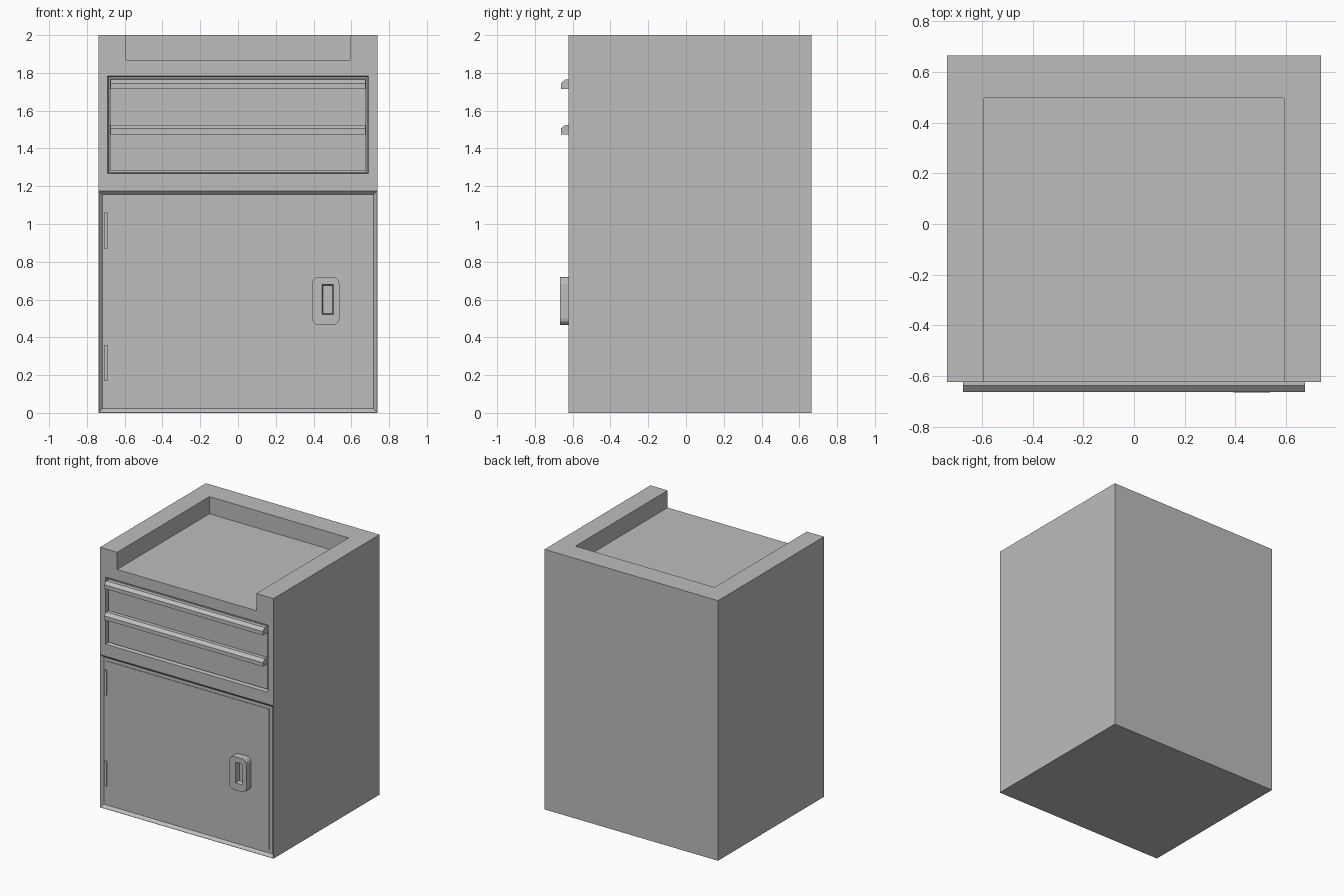
import bpy
import bmesh
from mathutils import Vector

default = bpy.data.objects.get("Cube")
if default:
    bpy.data.objects.remove(default, do_unlink=True)

grey = bpy.data.materials.new("mid grey metal")
grey.use_nodes = True
colour = (0.51, 0.51, 0.51, 1)
grey.diffuse_color = colour
grey.node_tree.nodes["Principled BSDF"].inputs["Base Color"].default_value = colour


def finish(name, bm):
    bmesh.ops.recalc_face_normals(bm, faces=bm.faces)
    mesh = bpy.data.meshes.new(name)
    bm.to_mesh(mesh)
    bm.free()
    obj = bpy.data.objects.new(name, mesh)
    mesh.materials.append(grey)
    bpy.context.collection.objects.link(obj)
    return obj


def block(name, x0, x1, z0, z1, y_front, y_back, slope=0.0):
    """Box whose front rectangle is given; the back is inset by slope."""
    bm = bmesh.new()
    rings = []
    for y, s in ((y_front, 0), (y_back, slope)):
        corners = ((x0 + s, z0 + s), (x1 - s, z0 + s), (x1 - s, z1 - s), (x0 + s, z1 - s))
        rings.append([bm.verts.new((x, y, z)) for x, z in corners])
    bm.faces.new(rings[0])
    bm.faces.new(rings[1])
    for i in range(4):
        j = (i + 1) % 4
        bm.faces.new((rings[0][i], rings[0][j], rings[1][j], rings[1][i]))
    return finish(name, bm)


def extrude_x(name, profile, x0, x1):
    bm = bmesh.new()
    face = bm.faces.new([bm.verts.new((x0, y, z)) for y, z in profile])
    geom = bmesh.ops.extrude_face_region(bm, geom=[face])["geom"]
    verts = [v for v in geom if isinstance(v, bmesh.types.BMVert)]
    bmesh.ops.translate(bm, verts=verts, vec=Vector((x1 - x0, 0, 0)))
    # Close the starting end, which the extrusion leaves open
    bmesh.ops.holes_fill(bm, edges=[e for e in bm.edges if e.is_boundary], sides=0)
    return finish(name, bm)


def cut(target, cutter):
    mod = target.modifiers.new("cut", "BOOLEAN")
    mod.operation = "DIFFERENCE"
    mod.solver = "EXACT"
    mod.object = cutter
    bpy.context.view_layer.objects.active = target
    bpy.ops.object.modifier_apply(modifier=mod.name)
    bpy.data.objects.remove(cutter, do_unlink=True)


FRONT, BACK = -0.623, 0.665

# Cabinet shell with open-fronted top tray, drawer bay and door recess
body = block("cabinet_body", -0.738, 0.738, 0, 2, FRONT, BACK)
cut(body, block("tray_cutter", -0.592, 0.592, 1.868, 2.2, FRONT - 0.1, 0.498))
cut(body, block("drawer_cutter", -0.694, 0.694, 1.263, 1.787, FRONT - 0.02, FRONT + 0.03, 0.01))
cut(body, block("door_cutter", -0.757, 0.757, -0.018, 1.195, FRONT - 0.02, FRONT + 0.02, 0.04))

# Thin door panel
block("door_panel", -0.69, 0.69, 0.05, 1.13, FRONT + 0.016, FRONT + 0.03)

# Drawers, each with a full-width chamfered pull
for name, bottom, top in (("upper", 1.525, 1.77), ("lower", 1.28, 1.525)):
    block(name + "_drawer_front", -0.677, 0.677, bottom, top, FRONT + 0.015, FRONT + 0.06)
    z = min(top, 1.765)
    pull = [(FRONT + 0.02, z), (-0.638, z), (-0.663, z - 0.02),
            (-0.663, z - 0.05), (FRONT + 0.02, z - 0.05)]
    extrude_x(name + "_drawer_pull", pull, -0.675, 0.675)

# Hinges on the door edge
for name, z in (("lower_hinge", 0.17), ("upper_hinge", 0.87)):
    block(name, -0.71, -0.69, z, z + 0.19, FRONT + 0.008, FRONT + 0.03)

# Latch plate with rounded corners and a recessed slot
latch = block("door_latch", 0.392, 0.537, 0.465, 0.72, -0.666, FRONT + 0.03)
bm = bmesh.new()
bm.from_mesh(latch.data)
corners = [e for e in bm.edges if abs(e.verts[0].co.y - e.verts[1].co.y) > 0.01]
bmesh.ops.bevel(bm, geom=corners, offset=0.035, segments=3, profile=0.5, affect="EDGES")
bm.to_mesh(latch.data)
bm.free()
cut(latch, block("slot_cutter", 0.442, 0.508, 0.517, 0.683, -0.7, -0.625, 0.008))
